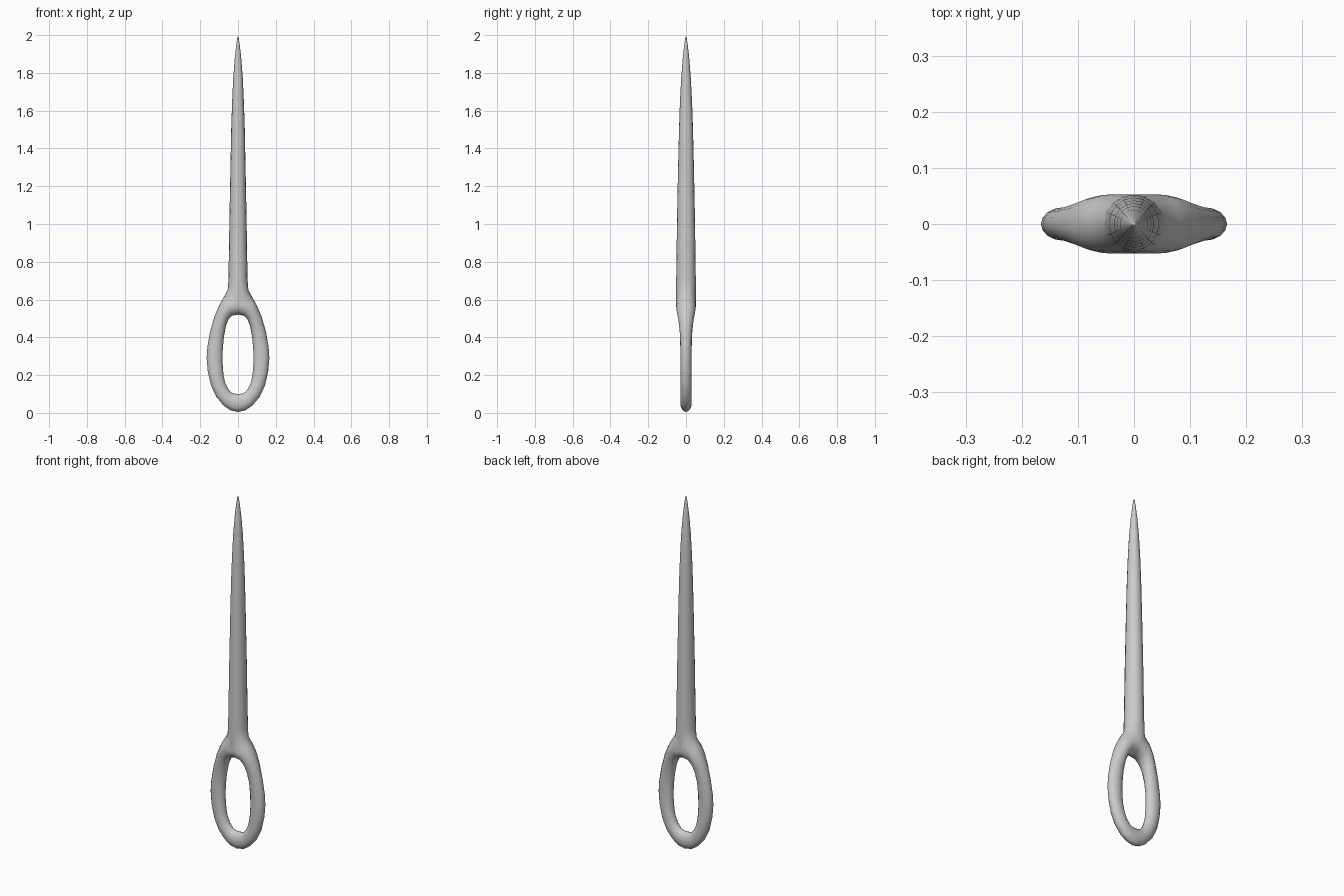
import bpy, bmesh
from math import sin, cos, pi

if "Cube" in bpy.data.objects:
    bpy.data.objects.remove(bpy.data.objects["Cube"])

N = 16  # sides of every cross-section

# Eye limb sections, right side, top to bottom: outer x, outer z, inner x, inner z, half depth
LIMB = [(.055, .65, 0, .52, .053), (.08, .605, .03, .515, .052), (.104, .56, .05, .495, .047),
        (.125, .51, .064, .46, .039), (.148, .43, .075, .40, .032), (.162, .35, .081, .33, .03),
        (.166, .29, .082, .27, .03), (.160, .22, .077, .20, .03), (.143, .145, .068, .16, .03),
        (.115, .085, .054, .13, .03), (.075, .038, .036, .108, .03), (.04, .014, .02, .102, .03),
        (0, .005, 0, .10, .03)]
# Shaft sections: z, x radius, y radius
SHAFT = [(.70, .051, .052), (.85, .048, .050), (1.05, .045, .047), (1.3, .040, .042), (1.5, .036, .037),
         (1.65, .031, .032), (1.78, .025, .025), (1.88, .017, .017), (1.95, .009, .009), (1.985, .004, .004)]

bm = bmesh.new()
angles = [-pi / 2 + 2 * pi * j / N for j in range(N)]


def limb_ring(i, ox, oz, ix, iz, d):
    # the first section is split at the shaft centre line, so both limbs share the saddle
    mx, mz = (0, .575) if i == 0 else ((ox + ix) / 2, (oz + iz) / 2)
    ring = []
    for t in angles:
        c = cos(t)
        ex, ez = (ox, oz) if c > 0 else (ix, iz)
        ring.append(bm.verts.new((mx + abs(c) * (ex - mx), d * sin(t), mz + abs(c) * (ez - mz))))
    return ring


def bridge(a, b, closed):
    n = len(a)
    for j in range(n if closed else n - 1):
        k = (j + 1) % n
        bm.faces.new((a[j], a[k], b[k], b[j]))


# Right half of the eye
rings = [limb_ring(i, *s) for i, s in enumerate(LIMB)]
for a, b in zip(rings, rings[1:]):
    bridge(a, b, True)

# Right half of the shaft, growing from the outer half of the first eye section
prev = rings[0][:N // 2 + 1]
for z, rx, ry in SHAFT:
    arc = [bm.verts.new((rx * cos(t), ry * sin(t), z)) for t in angles[:N // 2 + 1]]
    bridge(prev, arc, False)
    prev = arc

# Point
tip = bm.verts.new((0, 0, 1.995))
for a, b in zip(prev, prev[1:]):
    bm.faces.new((a, b, tip))

bmesh.ops.recalc_face_normals(bm, faces=bm.faces)
mesh = bpy.data.meshes.new("needle")
bm.to_mesh(mesh)
bm.free()
mesh.shade_smooth()
needle = bpy.data.objects.new("needle", mesh)
bpy.context.collection.objects.link(needle)

# Left half
mirror = needle.modifiers.new("mirror", 'MIRROR')
mirror.use_clip = True
mirror.merge_threshold = 0.0005
